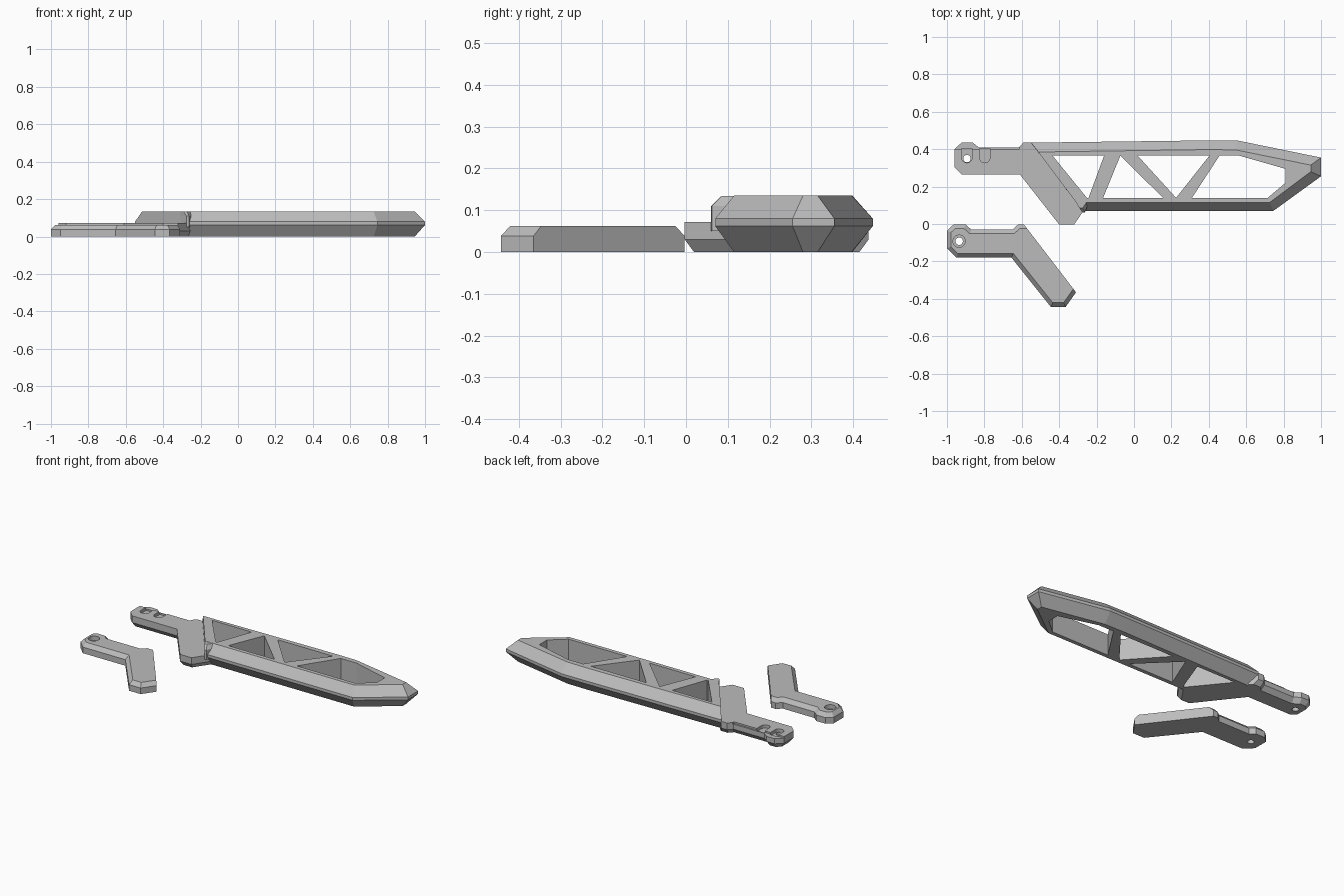
import bpy, bmesh, math
from mathutils import Vector
from mathutils.geometry import intersect_line_line_2d

if "Cube" in bpy.data.objects:
    bpy.data.objects.remove(bpy.data.objects["Cube"])

grey = bpy.data.materials.new("light_grey")
grey.diffuse_color = (0.5, 0.5, 0.5, 1)
grey.use_nodes = True
grey.node_tree.nodes["Principled BSDF"].inputs["Base Color"].default_value = grey.diffuse_color


def loft(name, rings):
    """Solid through matching outlines, given as (points, z) from bottom to top."""
    bm = bmesh.new()
    loops = [[bm.verts.new((x, y, z)) for x, y in pts] for pts, z in rings]
    n = len(loops[0])
    bm.faces.new(loops[0])
    bm.faces.new(loops[-1])
    for a, b in zip(loops, loops[1:]):
        for i in range(n):
            j = (i + 1) % n
            bm.faces.new((a[i], a[j], b[j], b[i]))
    bmesh.ops.recalc_face_normals(bm, faces=bm.faces)
    me = bpy.data.meshes.new(name)
    bm.to_mesh(me)
    bm.free()
    me.materials.append(grey)
    ob = bpy.data.objects.new(name, me)
    bpy.context.collection.objects.link(ob)
    return ob


def inset(pts, d, keep=()):
    """Clockwise outline moved inward by d, leaving the kept edges in place."""
    n, lines, out = len(pts), [], []
    for i in range(n):
        a, b = Vector(pts[i]), Vector(pts[(i + 1) % n])
        t = (b - a).normalized()
        off = Vector((t.y, -t.x)) * (0 if i in keep else d)
        lines.append((a + off - t * 5, b + off + t * 5))
    for i in range(n):
        out.append(tuple(intersect_line_line_2d(*lines[i - 1], *lines[i])))
    return out


def circle(x, y, r, n=20):
    return [(x + r * math.cos(2 * math.pi * i / n), y + r * math.sin(2 * math.pi * i / n)) for i in range(n)]


def slot(x, y, r, top):
    """Slot with a round lower end."""
    arc = [(x + r * math.cos(math.pi + math.pi * i / 8), y + r * math.sin(math.pi + math.pi * i / 8)) for i in range(9)]
    return arc + [(x + r, top), (x - r, top)]


def cut(ob, pts, z0, z1):
    """Cut a straight prism out of a part."""
    cutter = loft("cutter", [(pts, z0), (pts, z1)])
    cutter.hide_render = True
    mod = ob.modifiers.new("cut", 'BOOLEAN')
    mod.operation, mod.solver, mod.object = 'DIFFERENCE', 'EXACT', cutter
    bpy.context.view_layer.update()
    me = bpy.data.meshes.new_from_object(ob.evaluated_get(bpy.context.evaluated_depsgraph_get()))
    ob.modifiers.clear()
    ob.data = me
    bpy.data.objects.remove(cutter)


# Long frame with chamfered rim
mid = [(-0.55, 0.435), (0.40, 0.447), (0.55, 0.447), (1.0, 0.355),
       (1.0, 0.255), (0.745, 0.07), (-0.275, 0.07)]
cap = [(-0.512, 0.385), (0.40, 0.398), (0.545, 0.396), (0.945, 0.315),
       (0.945, 0.28), (0.725, 0.115), (-0.309, 0.115)]
frame = loft("truss_frame", [(cap, 0), (mid, 0.062), (mid, 0.08), (cap, 0.135)])

# Openings between the struts
hi, lo = 0.365, 0.14
for opening in (
        [(-0.435, hi), (-0.16, hi), (-0.243, lo), (-0.252, lo)],
        [(-0.073, hi), (0.155, lo), (-0.165, lo)],
        [(0.02, hi), (0.403, hi), (0.225, lo)],
        [(0.457, hi), (0.565, hi), (0.81, 0.295), (0.81, 0.22), (0.715, lo), (0.31, lo)]):
    cut(frame, opening, -0.1, 0.3)

# Small corner block at the low end of the diagonal
nub = [(-0.315, 0.125), (-0.275, 0.06), (-0.262, 0.062), (-0.245, 0.11), (-0.255, 0.14)]
nub_top = [(-0.315, 0.125), (-0.292, 0.085), (-0.275, 0.085), (-0.255, 0.115), (-0.255, 0.14)]
loft("corner_block", [(nub, 0.05), (nub, 0.11), (nub_top, 0.134)])

# Fixed bent arm, chamfered underneath, straight where it meets the frame
arm = [(-0.96, 0.40), (-0.92, 0.437), (-0.865, 0.437), (-0.83, 0.41), (-0.615, 0.41),
       (-0.59, 0.437), (-0.55, 0.437), (-0.25, 0.10), (-0.32, -0.003), (-0.40, -0.003),
       (-0.61, 0.265), (-0.92, 0.265), (-0.96, 0.305)]
fixed = loft("fixed_arm", [(inset(arm, 0.022, (6,)), 0), (arm, 0.03), (arm, 0.072)])
cut(fixed, [(-1.1, 0.40), (-0.612, 0.40), (-0.612, 0.6), (-1.1, 0.6)], 0.062, 0.2)
for x in (-0.893, -0.798):
    cut(fixed, slot(x, 0.355, 0.028, 0.405), 0.052, 0.2)
cut(fixed, circle(-0.893, 0.35, 0.02), -0.1, 0.2)

# Loose bent arm, chamfered on top, with a counterbored hole
arm = [(-1.0, -0.035), (-0.965, -0.003), (-0.9, -0.003), (-0.87, -0.03), (-0.65, -0.03),
       (-0.62, -0.003), (-0.588, -0.003), (-0.31, -0.365), (-0.365, -0.443), (-0.445, -0.443),
       (-0.655, -0.18), (-0.95, -0.18), (-1.0, -0.13)]
loose = loft("loose_arm", [(arm, 0), (arm, 0.038), (inset(arm, 0.022, (6,)), 0.062)])
cut(loose, circle(-0.935, -0.092, 0.033), 0.035, 0.2)
cut(loose, circle(-0.935, -0.092, 0.02), -0.1, 0.2)
